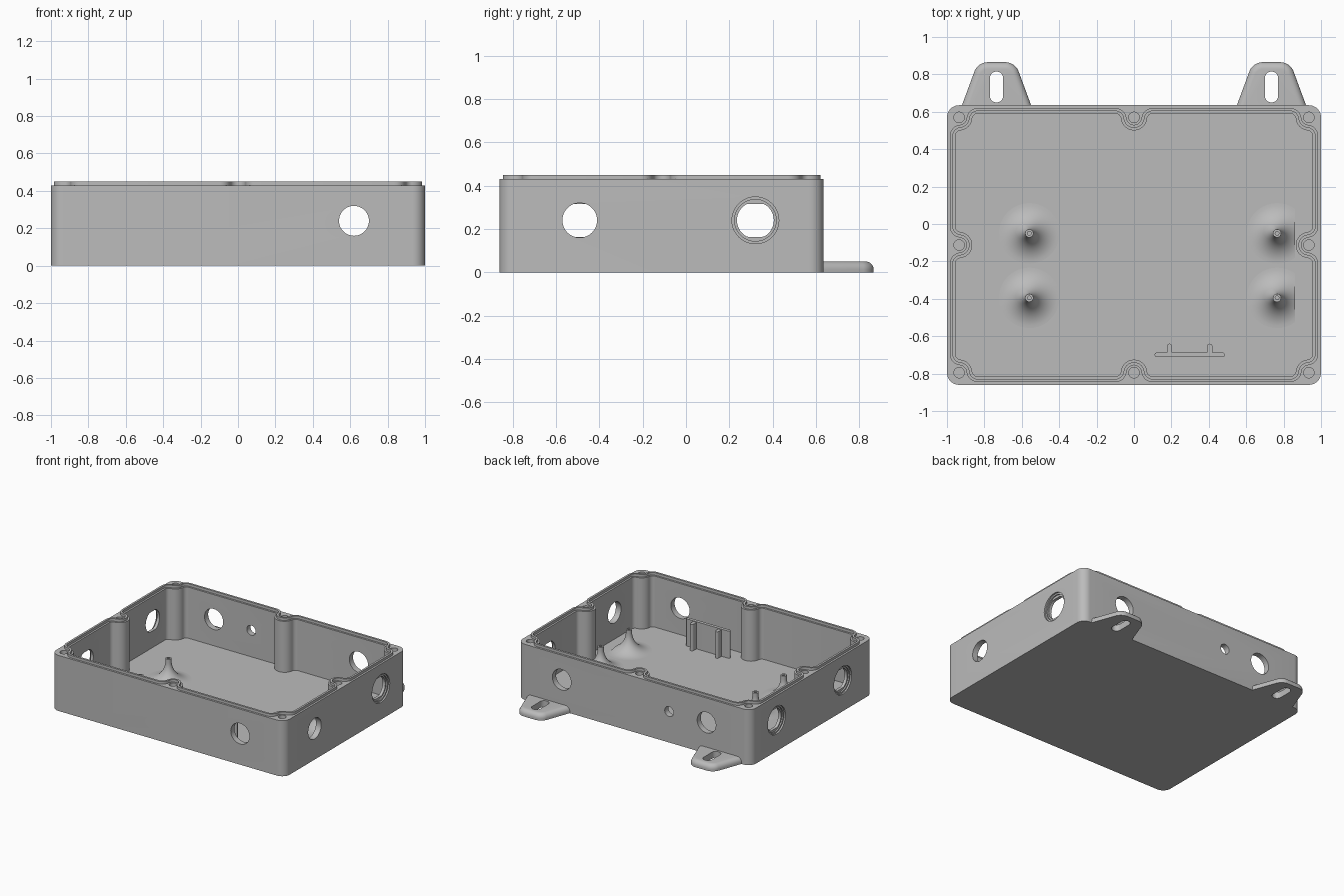
import bpy, bmesh, math
from mathutils import Vector, Matrix

if "Cube" in bpy.data.objects:
    bpy.data.objects.remove(bpy.data.objects["Cube"], do_unlink=True)

# Main dimensions
X, Y0, Y1 = 1.0, -0.86, 0.635
YM = (Y0 + Y1) / 2
RIM, LIP, FLOOR = 0.43, 0.45, 0.035
INSET, WALL, BOSS_R, FILLET = 0.065, 0.045, 0.07, 0.03
HOLE_Z, HOLE_R = 0.24, 0.08

grey = bpy.data.materials.new("light grey plastic")
grey.use_nodes = True
COLOUR = (0.5, 0.5, 0.5, 1)
grey.diffuse_color = COLOUR
grey.node_tree.nodes["Principled BSDF"].inputs["Base Color"].default_value = COLOUR


def make(name, bm):
    bmesh.ops.recalc_face_normals(bm, faces=bm.faces)
    mesh = bpy.data.meshes.new(name)
    bm.to_mesh(mesh)
    bm.free()
    mesh.materials.append(grey)
    ob = bpy.data.objects.new(name, mesh)
    bpy.context.collection.objects.link(ob)
    return ob


def activate(ob):
    bpy.ops.object.select_all(action='DESELECT')
    ob.select_set(True)
    bpy.context.view_layer.objects.active = ob


def smooth(ob):
    activate(ob)
    bpy.ops.object.shade_smooth_by_angle(angle=math.radians(32))


def cut(ob, cutter):
    cutter.hide_render = True
    activate(ob)
    mod = ob.modifiers.new("cut", 'BOOLEAN')
    mod.operation, mod.solver, mod.object = 'DIFFERENCE', 'EXACT', cutter
    bpy.ops.object.modifier_apply(modifier=mod.name)
    bpy.data.objects.remove(cutter, do_unlink=True)


def prism(points, z0, z1):
    bm = bmesh.new()
    face = bm.faces.new([bm.verts.new((p[0], p[1], z0)) for p in points])
    new = bmesh.ops.extrude_face_region(bm, geom=[face])["geom"]
    bmesh.ops.translate(bm, vec=(0, 0, z1 - z0),
                        verts=[v for v in new if isinstance(v, bmesh.types.BMVert)])
    return bm


def arc(c, r, a0, a1, n):
    return [Vector((c[0] + r * math.cos(a0 + (a1 - a0) * i / n),
                    c[1] + r * math.sin(a0 + (a1 - a0) * i / n))) for i in range(n + 1)]


def rounded_rect(x0, x1, y0, y1, r, n=10):
    q = math.pi / 2
    corners = [(x1 - r, y0 + r), (x1 - r, y1 - r), (x0 + r, y1 - r), (x0 + r, y0 + r)]
    return [p for i, c in enumerate(corners) for p in arc(c, r, (i - 1) * q, i * q, n)]


def angle(v):
    return math.atan2(v.y, v.x)


# Screw positions with the wall directions before and after each, anticlockwise
E, N, W, S = Vector((1, 0)), Vector((0, 1)), Vector((-1, 0)), Vector((0, -1))
xi, yl, yh = X - INSET, Y0 + INSET, Y1 - INSET
SCREWS = [((0, yl), E, E), ((xi, yl), E, N), ((xi, YM), N, N), ((xi, yh), N, W),
          ((0, yh), W, W), ((-xi, yh), W, S), ((-xi, YM), S, S), ((-xi, yl), S, E)]


def cavity_path(d):
    """Inner wall outline curving round every screw, moved inward by d."""
    rise = WALL + FILLET - INSET
    run = math.sqrt((BOSS_R + FILLET) ** 2 - rise ** 2)
    tau, pts = math.tau, []
    for c, t1, t2 in SCREWS:
        c = Vector(c)
        n1, n2 = Vector((-t1.y, t1.x)), Vector((-t2.y, t2.x))
        f1, f2 = c - t1 * run + n1 * rise, c + t2 * run + n2 * rise
        a, b = angle(-n1), angle(c - f1)
        pts += arc(f1, FILLET - d, a, a + (b - a) % tau, 6)
        a, b = angle(f1 - c), angle(f2 - c)
        pts += arc(c, BOSS_R + d, a, a - (a - b) % tau, 14)[1:-1]
        a, b = angle(c - f2), angle(-n2)
        pts += arc(f2, FILLET - d, a, a + (b - a) % tau, 6)
    return pts


def rod(r, centre, axis, length, flat=None):
    """Cylinder cutter along an axis, with optional flats above and below."""
    bm = bmesh.new()
    bmesh.ops.create_cone(bm, cap_ends=True, segments=48, radius1=r, radius2=r, depth=length)
    if axis != 'Z':
        turn = Matrix.Rotation(math.pi / 2, 3, 'Y' if axis == 'X' else 'X')
        bmesh.ops.rotate(bm, verts=bm.verts, matrix=turn)
    if flat:
        for v in bm.verts:
            v.co.z = max(-flat, min(flat, v.co.z))
        bmesh.ops.remove_doubles(bm, verts=bm.verts, dist=1e-5)
    bmesh.ops.translate(bm, verts=bm.verts, vec=centre)
    return make("hole_cutter", bm)


# Box body with hollow interior and screw columns
body = make("box_body", prism(rounded_rect(-X, X, Y0, Y1, 0.065), 0, RIM))
cut(body, make("cavity_cutter", prism(cavity_path(0), FLOOR, RIM + 0.1)))
for c, _, _ in SCREWS:
    cut(body, rod(0.028, (c[0], c[1], RIM), 'Z', 0.5))

# Cable holes through the front and back walls
for x, y, r in [(0.62, Y0, HOLE_R), (0.62, Y1, HOLE_R), (-0.62, Y1, HOLE_R), (-0.3, Y1, 0.038)]:
    cut(body, rod(r, (x, y, HOLE_Z), 'Y', 0.2))

# Side holes: one plain, three stepped with flats
cut(body, rod(HOLE_R, (X, -0.49, HOLE_Z), 'X', 0.2))
for x, y in [(X, 0.32), (-X, 0.32), (-X, -0.49)]:
    cut(body, rod(0.108, (x, y, HOLE_Z), 'X', 0.024))
    cut(body, rod(0.096, (x, y, HOLE_Z), 'X', 0.044))
    cut(body, rod(0.085, (x, y, HOLE_Z), 'X', 0.2, flat=0.076))
smooth(body)

# Raised sealing lip following the inner outline
bm = bmesh.new()
rings = [[bm.verts.new((p.x, p.y, z)) for p in cavity_path(d)]
         for d, z in [(-0.03, RIM - 0.01), (-0.03, LIP), (-0.014, LIP), (-0.014, RIM - 0.01)]]
for k in range(4):
    a, b = rings[k], rings[(k + 1) % 4]
    for i in range(len(a)):
        j = (i + 1) % len(a)
        bm.faces.new((a[i], a[j], b[j], b[i]))
smooth(make("sealing_lip", bm))

# Mounting tabs with rounded edges and a slot
for side, name in [(-1, "right"), (1, "left")]:
    cx = side * 0.735
    outline = [(cx - 0.194, 0.61), (cx + 0.194, 0.61), (cx + 0.1, 0.865), (cx - 0.1, 0.865)]
    bm = prism(outline, 0, 0.05)
    upright = [e for e in bm.edges if abs(e.verts[0].co.z - e.verts[1].co.z) > 0.01
               and e.verts[0].co.y > 0.8]
    bmesh.ops.bevel(bm, geom=upright, offset=0.05, segments=8, profile=0.5, affect='EDGES')
    top = [e for e in bm.edges if min(v.co.z for v in e.verts) > 0.04
           and max(v.co.y for v in e.verts) > 0.62]
    bmesh.ops.bevel(bm, geom=top, offset=0.036, segments=6, profile=0.5, affect='EDGES')
    tab = make(name + "_mounting_tab", bm)
    cut(tab, make("slot_cutter", prism(
        rounded_rect(cx - 0.035, cx + 0.035, 0.65, 0.815, 0.0345), -0.1, 0.1)))
    smooth(tab)

# Standoffs with wide flared feet; the +x pair is trimmed flat
POST_R, POST_TOP, FLARE = 0.022, 0.2, 0.14
profile = [(0, 0.12), (0.01, 0.12), (0.01, POST_TOP), (POST_R, POST_TOP)]
profile += [tuple(p) for p in arc((POST_R + FLARE, FLOOR + FLARE), FLARE,
                                  math.pi, 1.5 * math.pi, 14)]
profile += [(POST_R + FLARE, FLOOR - 0.01), (0, FLOOR - 0.01)]
for x in (-0.56, 0.765):
    for y in (-0.05, -0.395):
        bm = bmesh.new()
        vs = [bm.verts.new((r, 0, z)) for r, z in profile]
        es = [bm.edges.new(pair) for pair in zip(vs, vs[1:])]
        bmesh.ops.spin(bm, geom=vs + es, axis=(0, 0, 1), cent=(0, 0, 0),
                       angle=math.tau, steps=40)
        bmesh.ops.remove_doubles(bm, verts=bm.verts, dist=1e-5)
        bmesh.ops.translate(bm, verts=bm.verts, vec=(x, y, 0))
        if x > 0:
            bmesh.ops.bisect_plane(bm, geom=bm.verts[:] + bm.edges[:] + bm.faces[:],
                                   plane_co=(0.862, 0, 0), plane_no=(1, 0, 0), clear_outer=True)
            bmesh.ops.holes_fill(bm, edges=[e for e in bm.edges if e.is_boundary])
        smooth(make("standoff", bm))

# Upright divider plate with two ribs
smooth(make("divider_plate", prism(
    rounded_rect(0.11, 0.485, -0.712, -0.687, 0.012, 5), FLOOR - 0.01, 0.245)))
for x in (0.19, 0.405):
    smooth(make("divider_rib", prism(
        rounded_rect(x - 0.014, x + 0.014, -0.705, -0.64, 0.0135, 5), FLOOR - 0.01, 0.24)))
